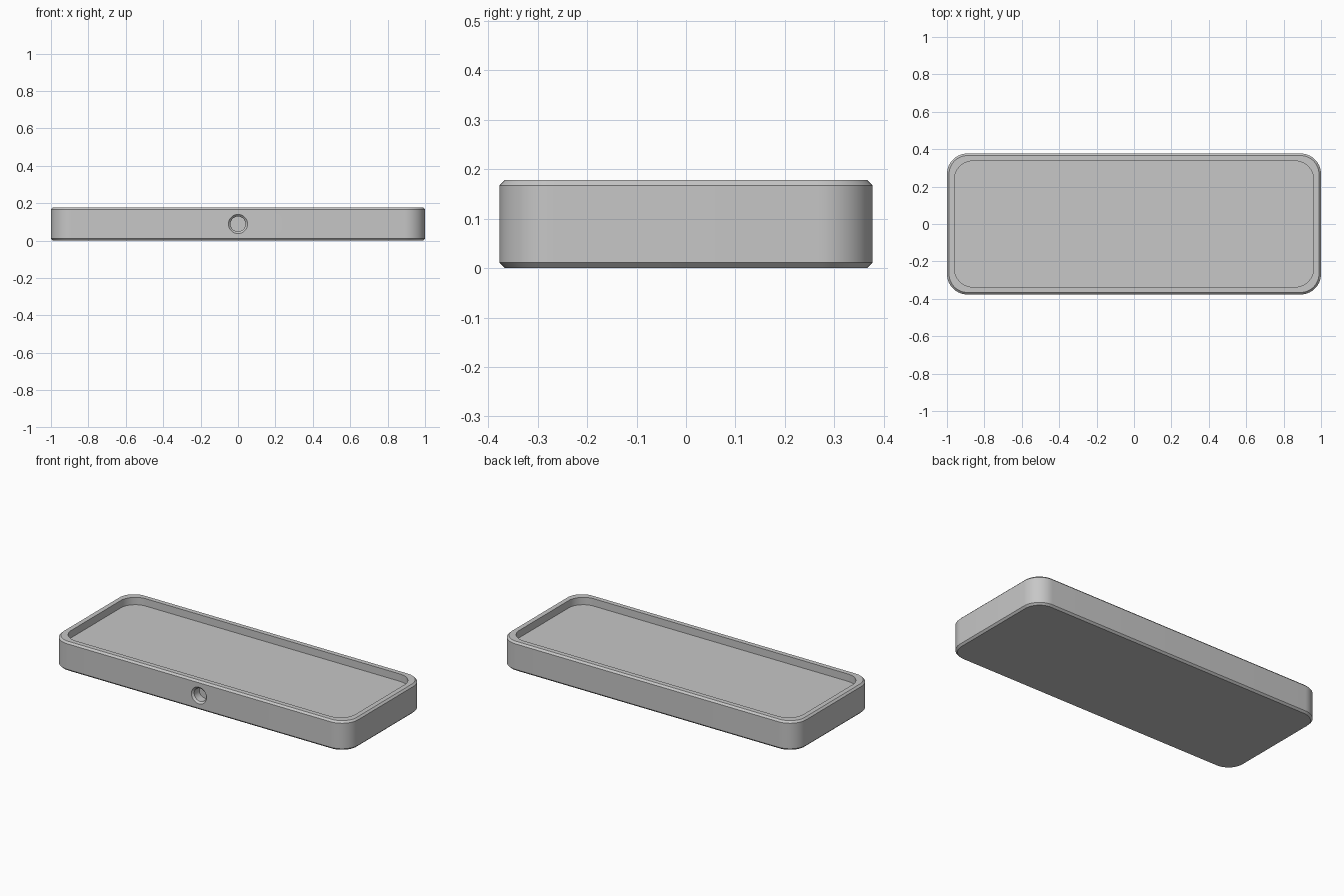
import bpy, bmesh, math
from math import cos, sin, pi

cube = bpy.data.objects.get("Cube")
if cube:
    bpy.data.objects.remove(cube, do_unlink=True)

HALF_X, HALF_Y, HEIGHT = 1.0, 0.377, 0.178
RADIUS, CHAMFER, WALL, DEPTH = 0.11, 0.011, 0.04, 0.045
CORNER_STEPS = 14

grey = bpy.data.materials.new("plain grey")
grey.use_nodes = True
colour = (0.57, 0.57, 0.57, 1)
grey.diffuse_color = colour
grey.node_tree.nodes["Principled BSDF"].inputs["Base Color"].default_value = colour


def rounded_loop(bm, inset, z, radius):
    """Ring of vertices around a rounded rectangle."""
    verts = []
    for i, (sx, sy) in enumerate([(1, 1), (-1, 1), (-1, -1), (1, -1)]):
        cx = sx * (HALF_X - inset - radius)
        cy = sy * (HALF_Y - inset - radius)
        for k in range(CORNER_STEPS + 1):
            a = (i + k / CORNER_STEPS) * pi / 2
            verts.append(bm.verts.new((cx + radius * cos(a), cy + radius * sin(a), z)))
    return verts


def circle_loop(bm, radius, y, z, n=48):
    """Ring of vertices around an axis along y."""
    return [bm.verts.new((radius * cos(2 * pi * k / n), y, z + radius * sin(2 * pi * k / n)))
            for k in range(n)]


def skin(name, bm, loops):
    """Bridge successive rings, cap both ends and make an object."""
    for a, b in zip(loops, loops[1:]):
        n = len(a)
        for k in range(n):
            bm.faces.new((a[k], a[(k + 1) % n], b[(k + 1) % n], b[k]))
    bm.faces.new(loops[0][::-1])
    bm.faces.new(loops[-1])
    bmesh.ops.recalc_face_normals(bm, faces=bm.faces)
    mesh = bpy.data.meshes.new(name)
    bm.to_mesh(mesh)
    bm.free()
    mesh.materials.append(grey)
    obj = bpy.data.objects.new(name, mesh)
    bpy.context.collection.objects.link(obj)
    return obj


# Tray: chamfered outer shell, flat rim and shallow recess
bm = bmesh.new()
inner_radius = RADIUS - CHAMFER
tray = skin("tray", bm, [
    rounded_loop(bm, CHAMFER, 0, inner_radius),
    rounded_loop(bm, 0, CHAMFER, RADIUS),
    rounded_loop(bm, 0, HEIGHT - CHAMFER, RADIUS),
    rounded_loop(bm, CHAMFER, HEIGHT, inner_radius),
    rounded_loop(bm, WALL, HEIGHT, inner_radius),
    rounded_loop(bm, WALL, HEIGHT - DEPTH, inner_radius),
])

# Cutter: blind round hole with a chamfered mouth
bm = bmesh.new()
mid, hole = HEIGHT / 2, 0.04
cutter = skin("hole_cutter", bm, [
    circle_loop(bm, hole + 2 * CHAMFER, -HALF_Y - CHAMFER, mid),
    circle_loop(bm, hole, -HALF_Y + CHAMFER, mid),
    circle_loop(bm, hole, -HALF_Y + 0.06, mid),
])
cutter.hide_render = True

# Cut the hole, then shade smoothly with sharp edges kept
cut = tray.modifiers.new("front_hole", 'BOOLEAN')
cut.operation = 'DIFFERENCE'
cut.solver = 'EXACT'
cut.object = cutter
bpy.ops.object.select_all(action='DESELECT')
tray.select_set(True)
bpy.context.view_layer.objects.active = tray
bpy.ops.object.modifier_apply(modifier=cut.name)
bpy.data.objects.remove(cutter, do_unlink=True)
bpy.ops.object.shade_smooth_by_angle(angle=math.radians(30))
